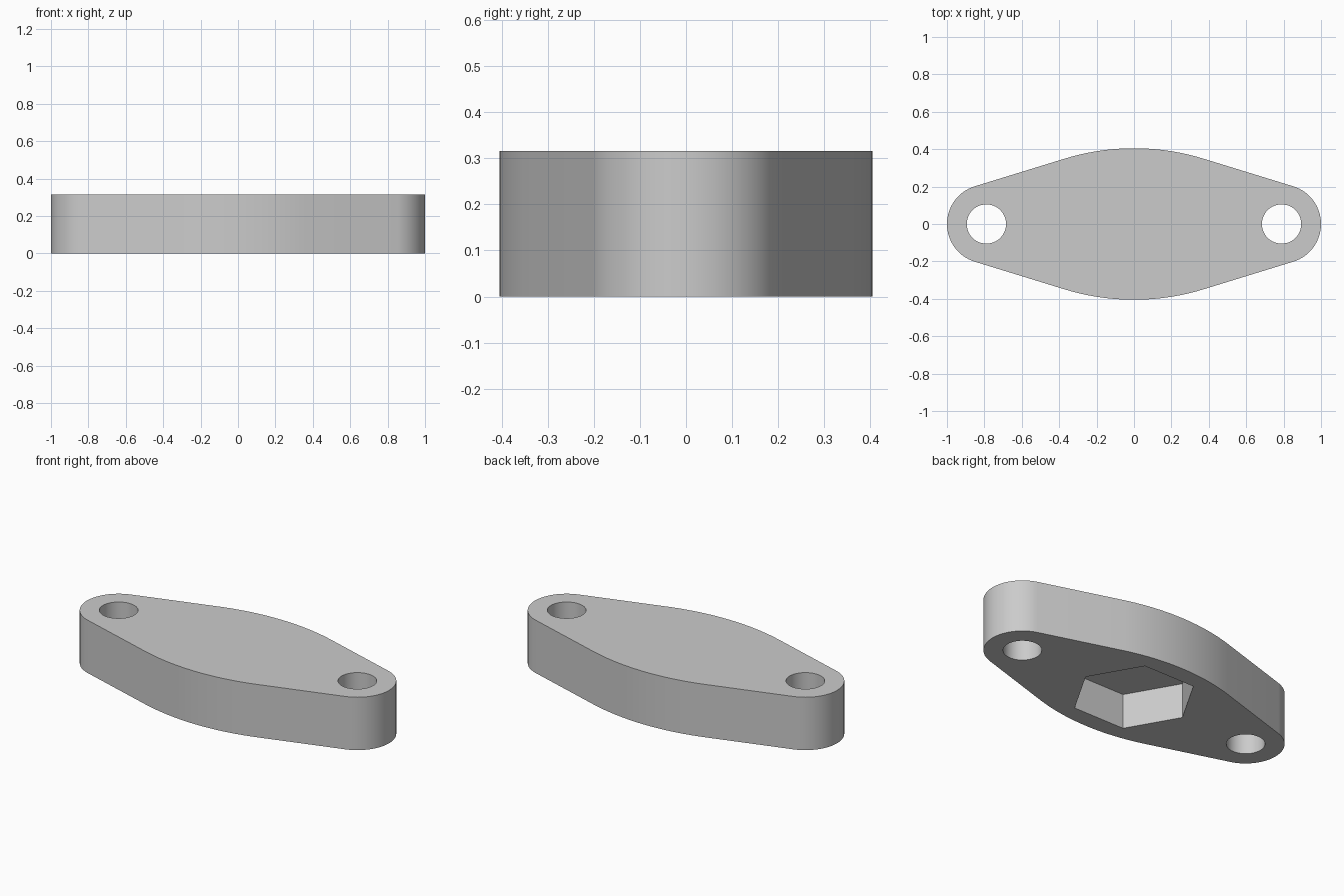
import bpy
import bmesh
from math import atan2, acos, hypot, sin, cos, pi, radians

cube = bpy.data.objects.get("Cube")
if cube:
    bpy.data.objects.remove(cube, do_unlink=True)

HEIGHT = 0.316
HOLE_X, HOLE_R, END_R = 0.789, 0.105, 0.211
HALF_WIDTH, SIDE_R = 0.405, 1.263
HEX_R, HEX_DEPTH = 0.342, 0.211

grey = bpy.data.materials.new("plain grey")
grey.use_nodes = True
grey.diffuse_color = (0.6, 0.6, 0.6, 1)
grey.node_tree.nodes["Principled BSDF"].inputs["Base Color"].default_value = (0.6, 0.6, 0.6, 1)


def arc(cx, cy, r, start, end, steps):
    angles = [start + (end - start) * i / steps for i in range(steps + 1)]
    return [(cx + r * cos(a), cy + r * sin(a)) for a in angles]


def prism(name, outline, z0, z1):
    """Extrude a closed outline between two heights."""
    bm = bmesh.new()
    base = bm.faces.new([bm.verts.new((x, y, z0)) for x, y in outline])
    top = bmesh.ops.extrude_face_region(bm, geom=[base])["geom"]
    verts = [v for v in top if isinstance(v, bmesh.types.BMVert)]
    bmesh.ops.translate(bm, verts=verts, vec=(0, 0, z1 - z0))
    bmesh.ops.recalc_face_normals(bm, faces=bm.faces)
    mesh = bpy.data.meshes.new(name)
    bm.to_mesh(mesh)
    bm.free()
    mesh.materials.append(grey)
    obj = bpy.data.objects.new(name, mesh)
    bpy.context.collection.objects.link(obj)
    return obj


# Flange outline: shallow side arcs joined to round ends by tangent lines
drop = SIDE_R - HALF_WIDTH
tilt = atan2(HOLE_X, drop) - acos((SIDE_R - END_R) / hypot(HOLE_X, drop))
end_arc = arc(HOLE_X, 0, END_R, tilt - pi / 2, pi / 2 - tilt, 32)
side_arc = arc(0, -drop, SIDE_R, pi / 2 - tilt, pi / 2 + tilt, 20)
half = end_arc + side_arc
outline = half + [(-x, -y) for x, y in half]
flange = prism("flange_plate", outline, 0, HEIGHT)

# Bolt holes go right through; the hexagonal pocket opens underneath
cutters = [prism("bolt_hole_cutter", arc(side * HOLE_X, 0, HOLE_R, 0, 2 * pi, 48)[:-1], -0.1, HEIGHT + 0.1)
           for side in (-1, 1)]
cutters.append(prism("hex_pocket_cutter", arc(0, 0, HEX_R, 0, 2 * pi, 6)[:-1], -0.1, HEX_DEPTH))

bpy.ops.object.select_all(action="DESELECT")
flange.select_set(True)
bpy.context.view_layer.objects.active = flange
for cutter in cutters:
    cutter.hide_render = True
    mod = flange.modifiers.new(cutter.name, "BOOLEAN")
    mod.operation = "DIFFERENCE"
    mod.solver = "EXACT"
    mod.object = cutter
    bpy.ops.object.modifier_apply(modifier=mod.name)
    bpy.data.objects.remove(cutter, do_unlink=True)

bpy.ops.object.shade_smooth_by_angle(angle=radians(30))
